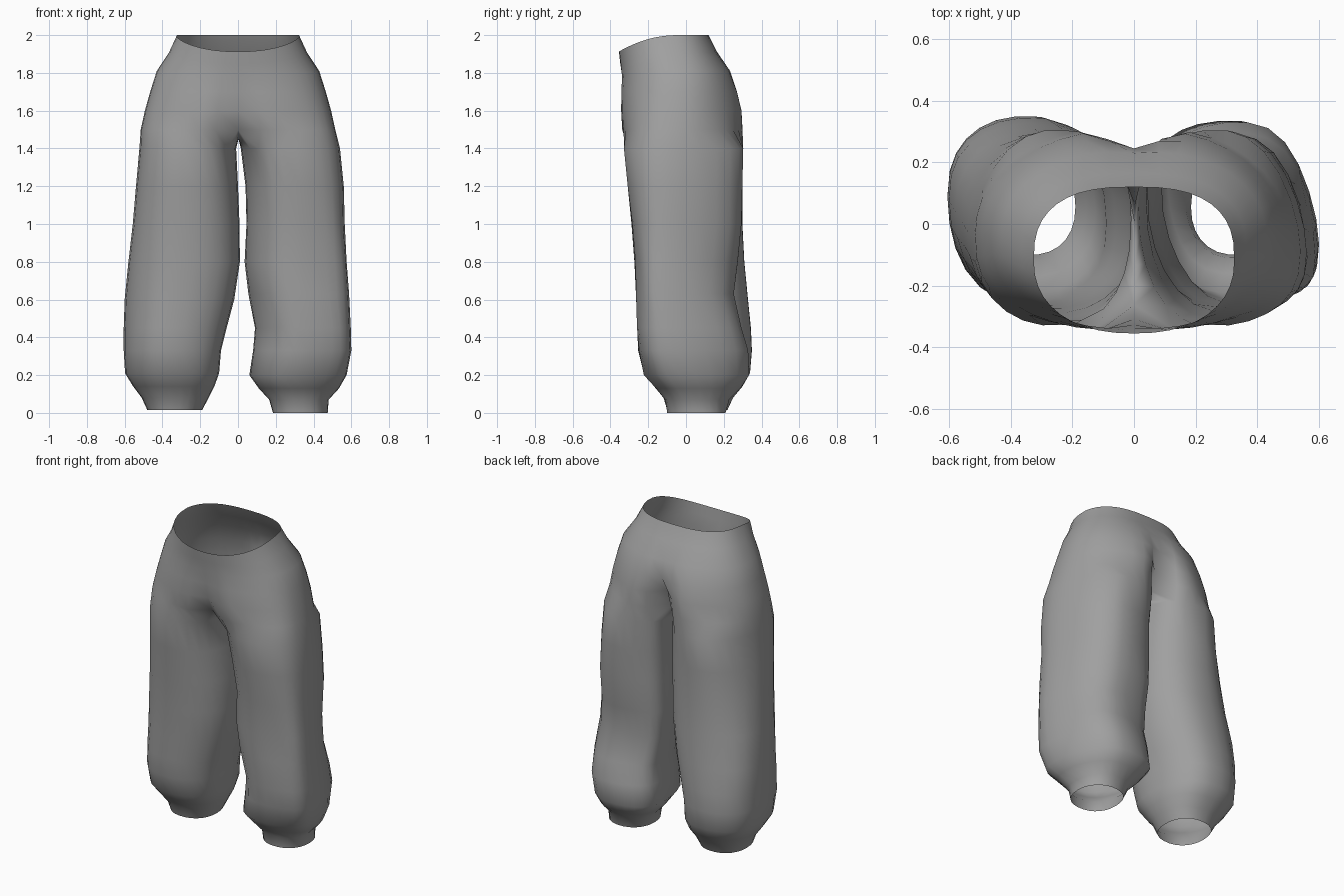
import bpy, bmesh, math

if "Cube" in bpy.data.objects:
    bpy.data.objects.remove(bpy.data.objects["Cube"])

ARC, SEAM = 21, 5          # outer points per half, inner points along the crotch seam

# hips: z, half width, front y, back y, front crease, back crease, front dip, front and back roundness
HIPS = [(2.00, .325, -.355, .12, 0, 0, .09, .88, .76), (1.91, .365, -.348, .165, 0, 0, .065, .88, .8),
        (1.81, .43, -.342, .24, .005, .01, .03, .88, .9), (1.70, .465, -.347, .285, .02, .04, 0, .86, .93),
        (1.60, .493, -.348, .31, .04, .12, 0, .82, .93), (1.50, .515, -.342, .315, .08, .19, 0, .78, .9)]

# legs: z, inner x, outer x, front y, back y
LEFT = [(1.40, .010, .522, -.33, .305), (1.20, .00, .54, -.31, .30), (1.00, -.008, .557, -.29, .30),
        (.80, -.01, .58, -.275, .31), (.60, .02, .60, -.265, .33), (.45, .06, .605, -.26, .345),
        (.33, .09, .605, -.255, .35), (.21, .10, .598, -.225, .34), (.14, .125, .555, -.17, .30),
        (.08, .155, .51, -.12, .25), (.015, .19, .48, -.10, .22)]
RIGHT = [(1.40, .015, .54, -.33, .305), (1.20, .04, .56, -.31, .30), (1.00, .045, .565, -.285, .295),
         (.80, .035, .575, -.27, .275), (.63, .055, .588, -.265, .255), (.45, .09, .597, -.26, .295),
         (.33, .08, .60, -.25, .33), (.20, .06, .575, -.225, .335), (.13, .11, .535, -.16, .29),
         (.07, .165, .48, -.11, .23), (.00, .185, .475, -.10, .21)]


def spow(v, p):
    return math.copysign(abs(v) ** p, v)


def ramp(z, z0, v0, z1, v1):
    t = min(1, max(0, (z - z0) / (z1 - z0)))
    return v0 + (v1 - v0) * t


def hip_arc(bm, side, row, centre=None):
    """Half ring from front centre round the side to back centre."""
    z, w, yf, yb, front_crease, back_crease, dip, pf, pb = row
    slant = ramp(z, 1.5, -.05, 1.8, 0) if side > 0 else ramp(z, 1.5, -.02, 1.8, 0)
    verts = []
    for i in range(ARC):
        if centre and i in (0, ARC - 1):
            verts.append(centre[0 if i == 0 else 1])
            continue
        a = math.pi * (i / (ARC - 1) - .5)
        p = pf if a < 0 else pb
        c, s = spow(math.cos(a), p), spow(math.sin(a), p)
        x = w * c
        y = (yf + yb) / 2 + (yb - yf) / 2 * s + slant * c * (1 - s * s)
        if a < 0:
            y += front_crease * math.exp(-(x / .06) ** 2)
        else:
            y -= back_crease * math.exp(-(x / .075) ** 2)
        t = max(0, (-.05 - y) / .31)
        verts.append(bm.verts.new((side * x, y, z - dip * t * t)))
    return verts


def leg_ring(bm, side, row):
    """Closed ring: the outer arc, then the inner points from back to front."""
    z, xi, xo, yf, yb = row
    half = math.radians(140)
    angles = [half * (2 * i / (ARC - 1) - 1) for i in range(ARC)]
    angles += [half + (2 * math.pi - 2 * half) * k / (SEAM + 1) for k in range(1, SEAM + 1)]
    # each leg is twisted a little: outer side pushed forwards or backwards
    if side < 0:
        slant = ramp(z, .6, .045, 1.3, -.03)
    else:
        slant = ramp(z, .9, -.105, 1.4, -.075)
    slant *= min(1, z / .25)
    verts = []
    for a in angles:
        inner, back = math.cos(a) < 0, math.sin(a) > 0
        top = .80 if inner else (1.04 if back else .94)
        low = .96 if side > 0 and back and not inner else .89
        p = ramp(z, .7, low, 1.3, top)
        c, s = spow(math.cos(a), p), spow(math.sin(a), p)
        x = (xi + xo) / 2 + (xo - xi) / 2 * c
        y = (yf + yb) / 2 + (yb - yf) / 2 * s + slant * c * (1 - s * s)
        # soft cloth folds, stronger on the right leg
        if .1 < z < 1.1:
            fold = (.007 if side > 0 else .003) * math.sin(3 * a + 11 * z)
            x, y = x + fold * c * abs(s), y + fold * s * abs(c)
        verts.append(bm.verts.new((side * x, y, z)))
    return verts


def bridge(bm, upper, lower, side, closed):
    n = len(upper)
    for i in range(n if closed else n - 1):
        j = (i + 1) % n
        quad = (upper[i], lower[i], lower[j], upper[j])
        bm.faces.new(quad if side > 0 else quad[::-1])


bm = bmesh.new()
# shared centre line and crotch seam
hips = {1: [], -1: []}
for row in HIPS:
    right = hip_arc(bm, 1, row)
    hips[1].append(right)
    hips[-1].append(hip_arc(bm, -1, row, (right[0], right[-1])))
y0, y1 = hips[1][-1][0].co.y, hips[1][-1][-1].co.y
seam = []
for k in range(1, SEAM + 1):
    t = k / (SEAM + 1)
    seam.append(bm.verts.new((0.003, y1 + (y0 - y1) * t, 1.49 - .04 * math.sin(math.pi * t))))

# hips flow into two baggy legs
for side, rows in ((-1, LEFT), (1, RIGHT)):
    for up, low in zip(hips[side], hips[side][1:]):
        bridge(bm, up, low, side, False)
    previous = hips[side][-1] + seam
    for row in rows:
        ring = leg_ring(bm, side, row)
        bridge(bm, previous, ring, side, True)
        previous = ring

mesh = bpy.data.meshes.new("trousers")
bmesh.ops.recalc_face_normals(bm, faces=bm.faces)
bm.to_mesh(mesh)
bm.free()
trousers = bpy.data.objects.new("trousers", mesh)
bpy.context.collection.objects.link(trousers)
mesh.shade_smooth()

grey = bpy.data.materials.new("grey cloth")
grey.diffuse_color = (.35, .35, .35, 1)
grey.use_nodes = True
grey.node_tree.nodes["Principled BSDF"].inputs["Base Color"].default_value = grey.diffuse_color
mesh.materials.append(grey)
